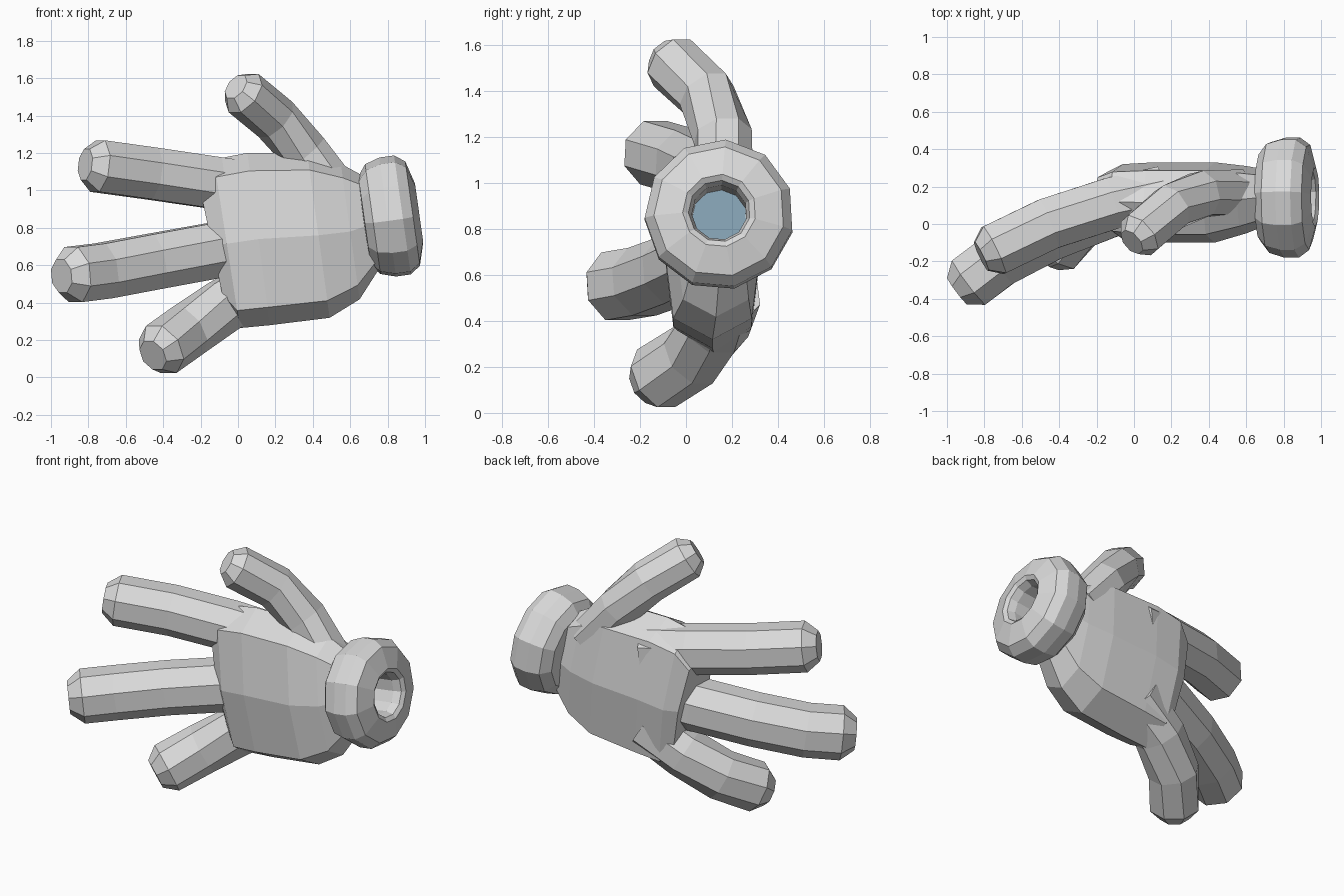
import bpy, bmesh, math
from mathutils import Vector, Matrix

if "Cube" in bpy.data.objects:
    bpy.data.objects.remove(bpy.data.objects["Cube"], do_unlink=True)


def material(name, rgb):
    m = bpy.data.materials.new(name)
    m.use_nodes = True
    m.diffuse_color = (*rgb, 1)
    m.node_tree.nodes["Principled BSDF"].inputs["Base Color"].default_value = (*rgb, 1)
    return m


white = material("glove_white", (0.7, 0.7, 0.7))
blue = material("wrist_blue", (0.24, 0.37, 0.47))


def loft(name, rings, mat):
    """Skin a list of equal-length vertex rings and cap both ends."""
    bm = bmesh.new()
    loops = [[bm.verts.new(p) for p in ring] for ring in rings]
    n = len(loops[0])
    for a, b in zip(loops, loops[1:]):
        for i in range(n):
            j = (i + 1) % n
            bm.faces.new((a[i], a[j], b[j], b[i]))
    bm.faces.new(loops[0][::-1])
    bm.faces.new(loops[-1])
    bmesh.ops.recalc_face_normals(bm, faces=bm.faces)
    mesh = bpy.data.meshes.new(name)
    bm.to_mesh(mesh)
    bm.free()
    mesh.materials.append(mat)
    obj = bpy.data.objects.new(name, mesh)
    bpy.context.collection.objects.link(obj)
    return obj


def finger(name, path, radius):
    """Eight-sided tube along a path, root first, with a bevelled tip."""
    pts = [Vector(p) for p in path]
    last = (pts[-1] - pts[-2]).normalized()
    sizes = [radius] * len(pts)
    pts.append(pts[-1] + last * radius * 0.5)
    sizes.append(radius * 0.6)
    rings = []
    for k, p in enumerate(pts):
        d = (pts[min(k + 1, len(pts) - 1)] - pts[max(k - 1, 0)]).normalized()
        side = d.cross(Vector((0, 0, 1))).normalized()
        up = side.cross(d)
        angles = [math.tau * (i + 0.5) / 8 for i in range(8)]
        rings.append([p + sizes[k] * (side * math.cos(a) + up * math.sin(a)) for a in angles])
    loft(name, rings, white)


# Fingers and thumb
finger("index_finger", [(0.15, 0.17, 1.0), (-0.12, 0.11, 1.04), (-0.46, 0, 1.09),
                        (-0.75, -0.14, 1.13)], 0.15)
finger("middle_finger", [(0.15, 0.14, 0.73), (-0.12, 0.08, 0.68), (-0.45, -0.05, 0.62),
                         (-0.72, -0.19, 0.57), (-0.88, -0.31, 0.55)], 0.16)
finger("little_finger", [(0.15, 0.18, 0.52), (-0.08, 0.13, 0.38), (-0.27, 0.03, 0.25),
                         (-0.41, -0.13, 0.15)], 0.15)
finger("thumb", [(0.55, 0.17, 0.96), (0.36, 0.16, 1.2), (0.2, 0.09, 1.38),
                 (0.03, -0.06, 1.52)], 0.13)

# Palm: eight-sided sections as (x, middle y, middle z, half depth, half height, lean)
sections = [(-0.14, 0.13, 0.71, 0.15, 0.34, 0.07), (-0.06, 0.12, 0.715, 0.2, 0.46, 0.07),
            (0.11, 0.115, 0.74, 0.215, 0.47, 0.06), (0.43, 0.115, 0.76, 0.215, 0.45, 0.06),
            (0.6, 0.13, 0.78, 0.18, 0.37, 0.05), (0.74, 0.145, 0.83, 0.14, 0.23, 0.03)]
palm = []
for x, y, z, depth, height, lean in sections:
    ring = []
    for i in range(8):
        a = math.tau * i / 8
        c, s = math.cos(a), math.sin(a)
        k = 1.12 if i % 2 else 1.0
        ring.append((x - lean * s * k, y + depth * c * k, z + height * s * k * 0.98))
    palm.append(ring)
loft("palm", palm, white)

# Cuff: lathed roll with a recessed opening, tipped slightly upward
tilt = Matrix.Translation((0.82, 0.145, 0.858)) @ Matrix.Rotation(-0.14, 4, "Y")
SIDES = 11


def circle(t, r):
    return [tilt @ Vector((t, r * math.cos(a), r * math.sin(a)))
            for a in (math.tau * (i + 0.6) / SIDES for i in range(SIDES))]


profile = [(-0.15, 0.14), (-0.145, 0.24), (-0.1, 0.3), (-0.02, 0.325), (0.06, 0.325),
           (0.115, 0.285), (0.15, 0.16), (0.135, 0.135), (0.09, 0.12), (-0.06, 0.12)]
loft("cuff", [circle(t, r) for t, r in profile], white)

# Coloured disc at the bottom of the opening
loft("wrist_disc", [circle(-0.062, 0.119), circle(-0.055, 0.119)], blue)
